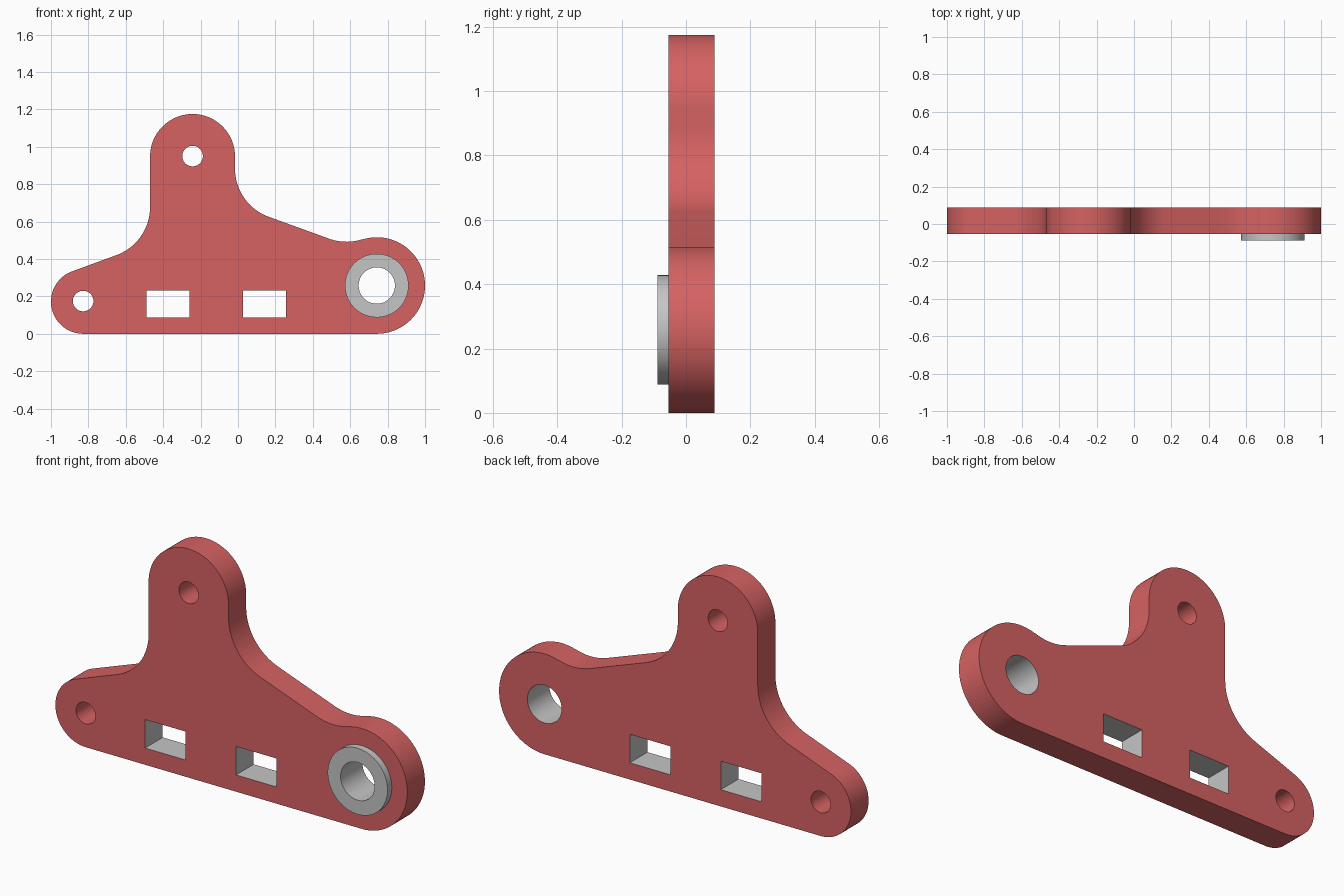
import bpy, bmesh, math

if "Cube" in bpy.data.objects:
    bpy.data.objects.remove(bpy.data.objects["Cube"])

BORE = (0.742, 0.258)
PLATE_FRONT, PLATE_BACK, BOSS_FRONT = -0.054, 0.089, -0.089
SLOTS = [(-0.49, -0.26), (0.027, 0.257)]
SLOT_Z = (0.086, 0.232)


def material(name, rgb):
    m = bpy.data.materials.new(name)
    m.diffuse_color = (*rgb, 1)
    m.use_nodes = True
    m.node_tree.nodes["Principled BSDF"].inputs["Base Color"].default_value = m.diffuse_color
    return m


red = material("red plastic", (0.67, 0.122, 0.122))
grey = material("grey metal", (0.56, 0.56, 0.56))


def arc(cx, cz, r, a0, a1, step=4):
    n = max(2, round(abs(a1 - a0) / step))
    angles = [math.radians(a0 + (a1 - a0) * i / n) for i in range(n + 1)]
    return [(cx + r * math.cos(a), cz + r * math.sin(a)) for a in angles]


def circle(cx, cz, r):
    return arc(cx, cz, r, 0, 360)[:-1]


def build(name, loops, y0, y1, materials, is_grey=None):
    """Fill an outline with holes, then extrude it from y0 to y1."""
    bm = bmesh.new()
    for loop in loops:
        vs = [bm.verts.new((x, y0, z)) for x, z in loop]
        for i, v in enumerate(vs):
            bm.edges.new((v, vs[i - 1]))
    bmesh.ops.triangle_fill(bm, edges=bm.edges[:], use_beauty=True)
    ext = bmesh.ops.extrude_face_region(bm, geom=bm.faces[:], use_keep_orig=True)
    moved = [g for g in ext["geom"] if isinstance(g, bmesh.types.BMVert)]
    bmesh.ops.translate(bm, verts=moved, vec=(0, y1 - y0, 0))
    bmesh.ops.recalc_face_normals(bm, faces=bm.faces[:])
    for f in bm.faces:
        if is_grey and abs(f.normal.y) < 0.5:
            f.material_index = int(is_grey(f.calc_center_median()))
    me = bpy.data.meshes.new(name)
    bm.to_mesh(me)
    bm.free()
    for m in materials:
        me.materials.append(m)
    ob = bpy.data.objects.new(name, me)
    bpy.context.collection.objects.link(ob)
    bpy.ops.object.select_all(action='DESELECT')
    ob.select_set(True)
    bpy.context.view_layer.objects.active = ob
    bpy.ops.object.shade_smooth_by_angle(angle=math.radians(30))
    return ob


# Plate outline: three rounded lobes joined by fillets
outline = (arc(-0.828, 0.172, 0.172, 270, 110)
           + arc(-0.744, 0.678, 0.274, -70, 0)
           + arc(-0.243, 0.948, 0.227, 180, 0)
           + arc(0.258, 0.883, 0.274, 180, 250)
           + arc(0.58, 0.766, 0.274, 250, 287.5)
           + arc(*BORE, 0.258, 107.5, -90))

# Pin holes, large bore and rectangular slots
holes = [circle(-0.828, 0.175, 0.055), circle(-0.243, 0.95, 0.055), circle(*BORE, 0.097)]
for x0, x1 in SLOTS:
    z0, z1 = SLOT_Z
    holes.append([(x0, z0), (x1, z0), (x1, z1), (x0, z1)])


def grey_wall(c):
    in_bore = math.hypot(c.x - BORE[0], c.z - BORE[1]) < 0.11
    in_slot = 0.05 < c.z < 0.25 and any(a - 0.01 < c.x < b + 0.01 for a, b in SLOTS)
    return in_bore or in_slot


build("bracket_plate", [outline] + holes, PLATE_FRONT, PLATE_BACK, [red, grey], grey_wall)

# Raised ring around the bore
build("boss_ring", [circle(*BORE, 0.17), circle(*BORE, 0.097)],
      BOSS_FRONT, PLATE_FRONT, [grey])
